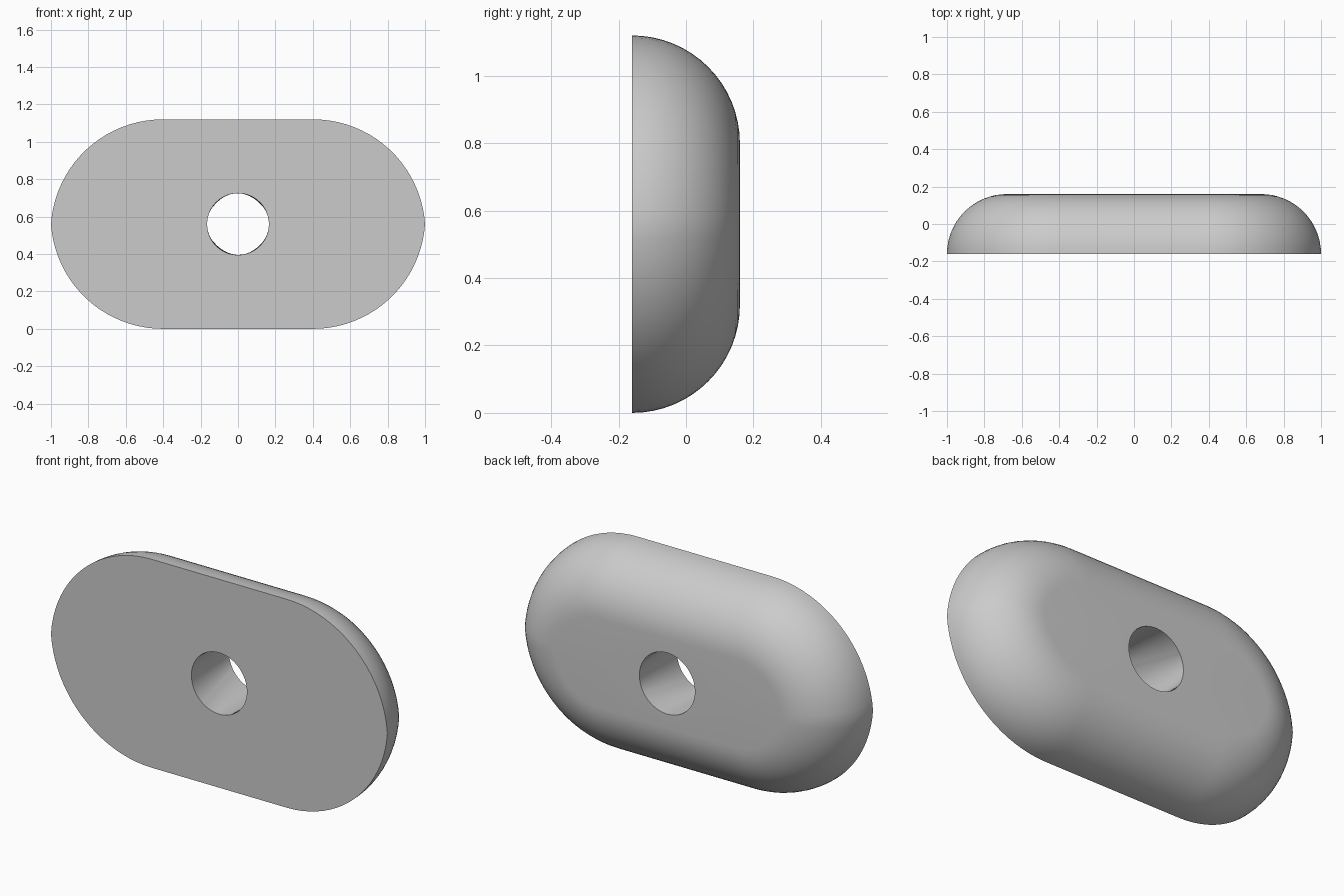
import bpy, bmesh, math

if "Cube" in bpy.data.objects:
    bpy.data.objects.remove(bpy.data.objects["Cube"])

HALF_LEN, HALF_H, HALF_T = 1.0, 0.56, 0.16
R, FILLET, HOLE = 0.60, 0.32, 0.165
ARC, STRAIGHT, ROUND = 20, 16, 16


def outline(inset):
    # lozenge outline: straight top and bottom, two large arcs meeting at each tip
    r = R - inset
    cx, cz = HALF_LEN - R + 0.0013, HALF_H - R
    start = math.asin(-cz / r)
    arc = []
    for i in range(ARC + 1):
        a = start + (math.pi / 2 - start) * i / ARC
        arc.append((cx + r * math.cos(a), cz + r * math.sin(a)))
    top = [(cx - 2 * cx * i / STRAIGHT, HALF_H - inset) for i in range(1, STRAIGHT)]
    half = arc + top + [(-x, z) for x, z in reversed(arc)][:-1]
    return half + [(-x, -z) for x, z in half]


def add_ring(bm, pts, y):
    return [bm.verts.new((x, y, z + HALF_H)) for x, z in pts]


bm = bmesh.new()
# hole points share the direction of the outline points
hole = [(HOLE * x / math.hypot(x, z), HOLE * z / math.hypot(x, z)) for x, z in outline(0)]
inner = outline(FILLET)
hole_back = [(HOLE * x / math.hypot(x, z), HOLE * z / math.hypot(x, z)) for x, z in inner]

rings = [add_ring(bm, hole, -HALF_T)]
# quarter-round rim from the flat front to the flat back
for i in range(ROUND + 1):
    a = math.pi / 2 * i / ROUND
    rings.append(add_ring(bm, outline(FILLET * (1 - math.cos(a))), -HALF_T + FILLET * math.sin(a)))
rings.append(add_ring(bm, hole_back, HALF_T))
rings.append(rings[0])  # close through the hole

for a, b in zip(rings, rings[1:]):
    n = len(a)
    for i in range(n):
        j = (i + 1) % n
        bm.faces.new((a[i], a[j], b[j], b[i]))
bmesh.ops.recalc_face_normals(bm, faces=bm.faces)

mesh = bpy.data.meshes.new("rounded_plate")
bm.to_mesh(mesh)
bm.free()
plate = bpy.data.objects.new("rounded_plate", mesh)
bpy.context.collection.objects.link(plate)

grey = bpy.data.materials.new("plain grey")
grey.diffuse_color = (0.6, 0.6, 0.6, 1)
grey.use_nodes = True
grey.node_tree.nodes["Principled BSDF"].inputs["Base Color"].default_value = grey.diffuse_color
mesh.materials.append(grey)

bpy.context.view_layer.objects.active = plate
plate.select_set(True)
bpy.ops.object.shade_smooth_by_angle(angle=math.radians(30))
